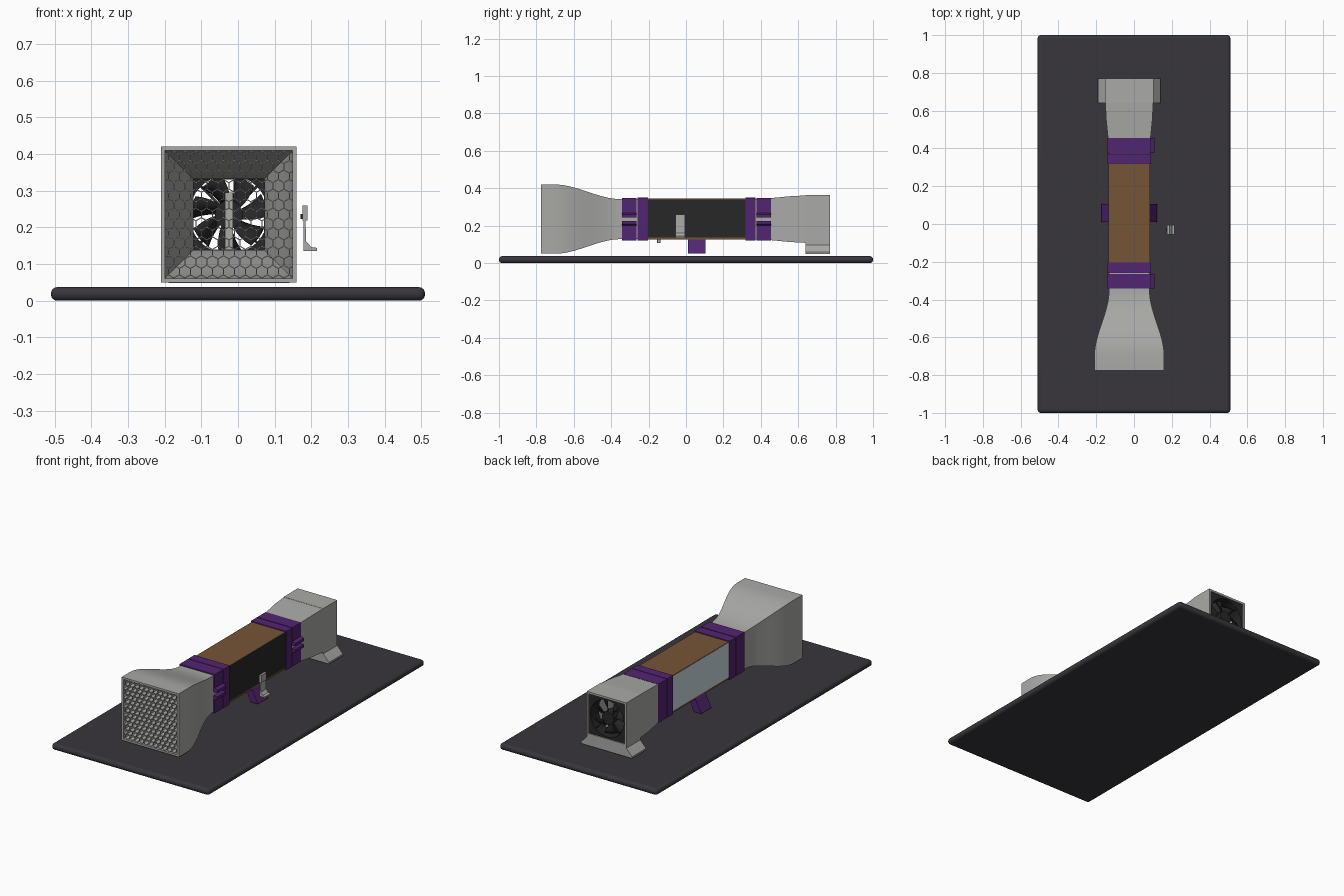
import bpy, bmesh
from math import sin, cos, pi, radians, sqrt
from mathutils import Vector, Matrix

cube = bpy.data.objects.get("Cube")
if cube:
    bpy.data.objects.remove(cube, do_unlink=True)

CX, CZ = -0.025, 0.235          # tunnel axis


def material(name, rgb):
    m = bpy.data.materials.new(name)
    m.use_nodes = True
    m.diffuse_color = (*rgb, 1)
    m.node_tree.nodes["Principled BSDF"].inputs["Base Color"].default_value = (*rgb, 1)
    return m


GREY = material("light grey plastic", (0.40, 0.40, 0.385))
PURPLE = material("purple plastic", (0.085, 0.018, 0.165))
SLATE = material("slate board", (0.040, 0.037, 0.046))
BROWN = material("brown wood", (0.18, 0.09, 0.038))
BLACK = material("black", (0.02, 0.02, 0.022))
GLASS = material("pale glass", (0.60, 0.70, 0.75))


def finish(name, bm, mat, bevel=0, segments=2, smooth=False):
    bmesh.ops.recalc_face_normals(bm, faces=bm.faces)
    mesh = bpy.data.meshes.new(name)
    bm.to_mesh(mesh)
    bm.free()
    mesh.materials.append(mat)
    ob = bpy.data.objects.new(name, mesh)
    bpy.context.collection.objects.link(ob)
    if bevel:
        mod = ob.modifiers.new("soft edges", "BEVEL")
        mod.width, mod.segments = bevel, segments
    if smooth:
        bpy.ops.object.select_all(action="DESELECT")
        ob.select_set(True)
        bpy.context.view_layer.objects.active = ob
        bpy.ops.object.shade_smooth_by_angle(angle=radians(35))
    return ob


def box(name, lo, hi, mat, **kw):
    lo, hi = Vector(lo), Vector(hi)
    bm = bmesh.new()
    bmesh.ops.create_cube(bm, size=1, matrix=Matrix.Translation((lo + hi) / 2)
                          @ Matrix.Diagonal((*(hi - lo), 1)))
    return finish(name, bm, mat, **kw)


def prism(name, profile, y0, y1, mat, **kw):
    """Extrude an (x, z) outline along y."""
    bm = bmesh.new()
    face = bm.faces.new([bm.verts.new((x, y0, z)) for x, z in profile])
    ext = bmesh.ops.extrude_face_region(bm, geom=[face])["geom"]
    bmesh.ops.translate(bm, vec=(0, y1 - y0, 0),
                        verts=[v for v in ext if isinstance(v, bmesh.types.BMVert)])
    return finish(name, bm, mat, **kw)


def ring(y, r, square=True, n=4):
    """Square or round loop around the tunnel axis."""
    pts = []
    for i in range(n):
        a = pi / 4 + 2 * pi * i / n
        k = r / max(abs(cos(a)), abs(sin(a))) if square else r
        pts.append((CX + k * cos(a), y, CZ + k * sin(a)))
    return pts


def shell(name, loops, mat, **kw):
    """Skin loops in order and join the last one back to the first."""
    bm = bmesh.new()
    vs = [[bm.verts.new(p) for p in loop] for loop in loops]
    n = len(vs[0])
    for k, a in enumerate(vs):
        b = vs[(k + 1) % len(vs)]
        for i in range(n):
            j = (i + 1) % n
            bm.faces.new((a[i], a[j], b[j], b[i]))
    return finish(name, bm, mat, **kw)


def duct(name, stations, wall, mat, **kw):
    outer = [ring(y, r) for y, r in stations]
    inner = [ring(y, r - wall) for y, r in reversed(stations)]
    return shell(name, outer + inner, mat, **kw)


# Base board
box("base_board", (-0.51, -1, 0), (0.51, 1, 0.037), SLATE, bevel=0.017, segments=4, smooth=True)

# Intake contraction: straight lip, then an S-curve down to the throat
stations = [(-0.775, 0.185)]
for i in range(17):
    t = i / 16
    stations.append((-0.70 + 0.35 * t, 0.185 - 0.078 * t * t * (3 - 2 * t)))
stations.append((-0.22, 0.107))
duct("intake_contraction", stations, 0.011, GREY, smooth=True)

# Honeycomb flow straightener, trimmed to the intake opening
pitch, wall, depth = 0.030, 0.0032, 0.03
bm = bmesh.new()
radius = pitch / sqrt(3)
for row in range(-8, 9):
    for col in range(-7, 8):
        cx = CX + (col + 0.5 * (row % 2)) * pitch
        cz = CZ + row * radius * 1.5
        loops = []
        for y, r in ((-0.77, radius), (-0.77, radius - wall / 2),
                     (-0.77 + depth, radius - wall / 2), (-0.77 + depth, radius)):
            loops.append([bm.verts.new((cx + r * sin(k * pi / 3), y, cz + r * cos(k * pi / 3)))
                          for k in range(6)])
        for a, b in zip(loops, loops[1:]):
            for i in range(6):
                j = (i + 1) % 6
                bm.faces.new((a[i], a[j], b[j], b[i]))
for axis in (Vector((1, 0, 0)), Vector((0, 0, 1))):
    for s in (-1, 1):
        bmesh.ops.bisect_plane(bm, geom=bm.verts[:] + bm.edges[:] + bm.faces[:],
                               plane_co=Vector((CX, 0, CZ)) + axis * s * 0.175,
                               plane_no=axis * s, clear_outer=True)
finish("honeycomb", bm, GREY)

# Test section: wooden roof and floor, black wall, window
y0, y1, h, t = -0.21, 0.33, 0.109, 0.011
box("test_section_roof", (CX - h, y0, CZ + h - t), (CX + h, y1, CZ + h), BROWN)
box("test_section_floor", (CX - h, y0, CZ - h), (CX + h, y1, CZ - h + t), BROWN)
box("test_section_wall", (CX + h - t, y0, CZ - h + t), (CX + h + 0.001, y1, CZ + h - t / 3), BLACK)
box("test_section_window", (CX - h - 0.001, y0, CZ - h + t), (CX - h + t, y1, CZ + h - t / 3), GLASS)

# Test piece on its post, with the knob below the floor
box("test_post", (CX - 0.011, -0.155, CZ - 0.1), (CX + 0.011, -0.135, CZ + 0.06), GREY)
bm = bmesh.new()
bmesh.ops.create_cone(bm, cap_ends=True, segments=16, radius1=0.009, radius2=0.009, depth=0.03,
                      matrix=Matrix.Translation((CX, -0.145, 0.123)))
finish("post_knob", bm, GREY, smooth=True)

# Collars: a closed ring beside the test section and a split clamp outside it
c, w, tab, gap = 0.114, 0.098, 0.133, 0.01
clamp = [(tab, gap), (tab, 0.026), (c, 0.034), (c, c), (-c, c), (-c, -c), (c, -c), (c, -0.034),
         (tab, -0.026), (tab, -gap), (w, -gap), (w, -w), (-w, -w), (-w, w), (w, w), (w, gap)]
clamp = [(CX + x, CZ + z) for x, z in clamp]
for side, ring_y, clamp_y in (("front", (-0.26, -0.203), (-0.342, -0.264)),
                              ("rear", (0.318, 0.372), (0.376, 0.455))):
    duct(side + "_collar", [(ring_y[0], 0.115), (ring_y[1], 0.115)], 0.018, PURPLE, bevel=0.003)
    prism(side + "_clamp", clamp, *clamp_y, PURPLE)

# Middle stand: arch with splayed legs
right = [(0.109, 0.127), (0.147, 0.05), (0.098, 0.05), (0.075, 0.108)]
arch = right + [(-x, z) for x, z in reversed(right)]
prism("middle_stand", [(CX + x, z) for x, z in arch], 0.01, 0.105, PURPLE)

# Diffuser and fan housing
duct("diffuser", [(0.34, 0.107), (0.45, 0.112), (0.55, 0.122), (0.645, 0.127)], 0.011, GREY, smooth=True)
duct("fan_housing", [(0.64, 0.128), (0.77, 0.128)], 0.012, GREY)
foot = [(0.128, 0.108), (0.128, 0.098), (0.165, 0.058), (0.165, 0.048)]
prism("housing_foot", [(CX + x, z) for x, z in foot + [(-x, z) for x, z in reversed(foot)]],
      0.64, 0.77, GREY)

# Fan: square frame with a round bore, hub, struts and pitched blades
N = 32
shell("fan_frame", [ring(0.69, 0.117, True, N), ring(0.764, 0.117, True, N),
                    ring(0.764, 0.108, False, N), ring(0.69, 0.108, False, N)], BLACK, smooth=True)
bm = bmesh.new()
bmesh.ops.create_cone(bm, cap_ends=True, segments=24, radius1=0.038, radius2=0.038, depth=0.06,
                      matrix=Matrix.Translation((CX, 0.727, CZ)) @ Matrix.Rotation(pi / 2, 4, "X"))
finish("fan_hub", bm, BLACK, smooth=True)

bm = bmesh.new()
for b in range(7):
    grid = []
    for i in range(5):
        r = 0.034 + 0.07 * i / 4
        sweep = 2 * pi * b / 7 + 0.25 * i / 4
        half = 0.36 - 0.06 * i / 4
        grid.append([bm.verts.new((CX + r * cos(sweep + s * half), 0.722 + s * 0.02,
                                   CZ + r * sin(sweep + s * half))) for s in (-1, 0, 1)])
    for p, q in zip(grid, grid[1:]):
        for k in range(2):
            bm.faces.new((p[k], p[k + 1], q[k + 1], q[k]))
blades = finish("fan_blades", bm, BLACK, smooth=True)
blades.modifiers.new("thickness", "SOLIDIFY").thickness = 0.003

bm = bmesh.new()
for k in range(4):
    turn = Matrix.Rotation(pi / 4 + k * pi / 2, 4, "Y")
    bmesh.ops.create_cube(bm, size=1, matrix=Matrix.Translation((CX, 0.758, CZ)) @ turn
                          @ Matrix.Translation((0.072, 0, 0)) @ Matrix.Diagonal((0.08, 0.006, 0.007, 1)))
finish("fan_struts", bm, BLACK)

# Loose sensor bracket standing beside the test section
prism("bracket_stem", [(0.178, 0.135), (0.215, 0.135), (0.215, 0.144), (0.200, 0.146),
                       (0.186, 0.162), (0.184, 0.218), (0.178, 0.218)], -0.055, -0.005, GREY)
box("bracket_head", (0.176, -0.055, 0.218), (0.189, -0.005, 0.26), GREY)
box("bracket_knob", (0.171, -0.040, 0.222), (0.177, -0.020, 0.236), BLACK)
